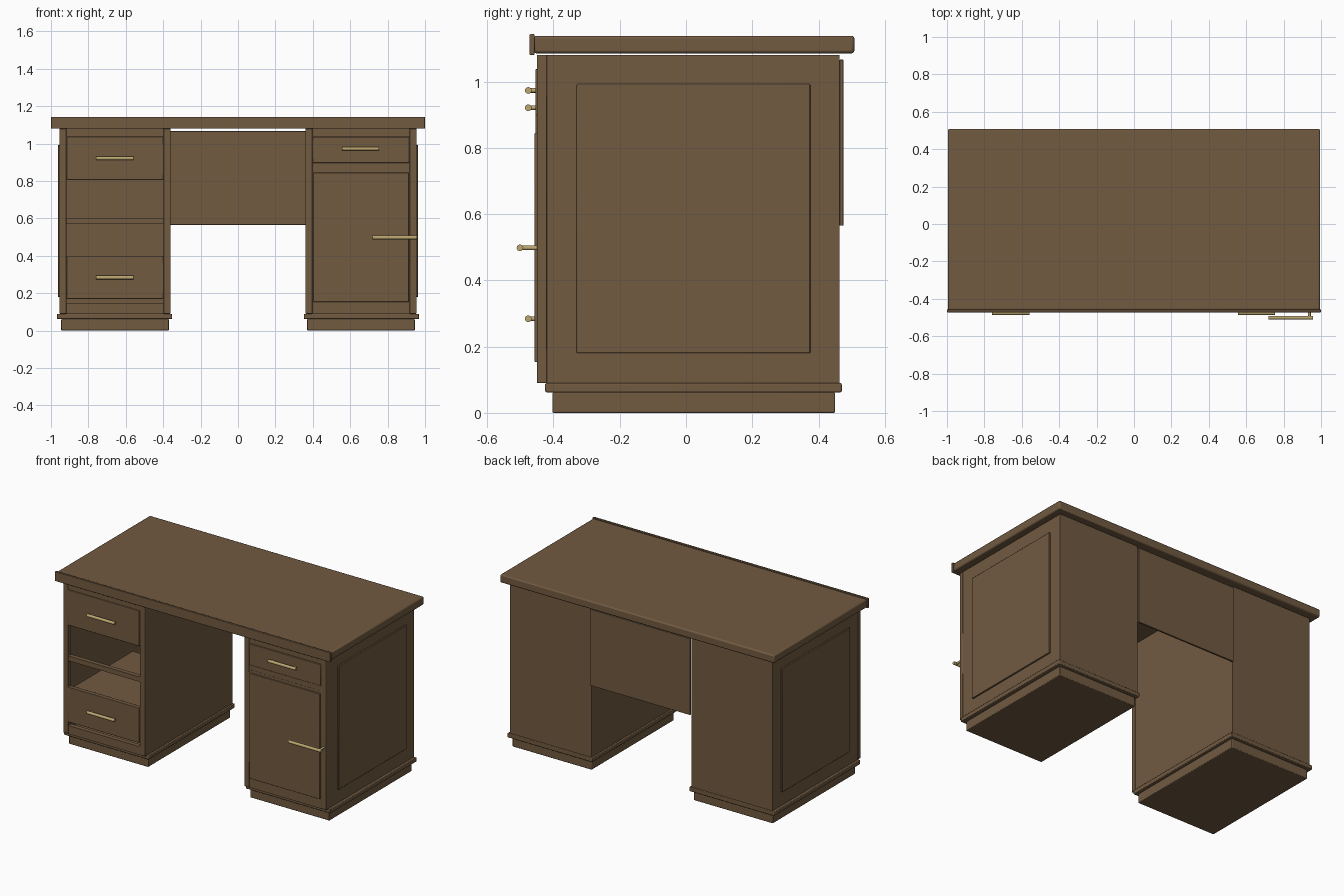
import bpy, math

if "Cube" in bpy.data.objects:
    bpy.data.objects.remove(bpy.data.objects["Cube"])


def material(name, rgb):
    m = bpy.data.materials.new(name)
    m.diffuse_color = (*rgb, 1)
    m.use_nodes = True
    m.node_tree.nodes["Principled BSDF"].inputs["Base Color"].default_value = m.diffuse_color
    return m


wood = material("brown_wood", (0.165, 0.103, 0.053))
brass = material("brass", (0.50, 0.38, 0.16))


def box(name, x, y, z, bevel=0.0, mat=wood):
    """Box from (min, max) ranges, with optional rounded edges."""
    bpy.ops.mesh.primitive_cube_add(
        size=1, location=[(r[0] + r[1]) / 2 for r in (x, y, z)])
    o = bpy.context.object
    o.name = name
    o.scale = [r[1] - r[0] for r in (x, y, z)]
    bpy.ops.object.transform_apply(location=False, rotation=False, scale=True)
    o.data.materials.append(mat)
    if bevel:
        b = o.modifiers.new("bevel", 'BEVEL')
        b.width, b.segments = bevel, 2
        bpy.ops.object.shade_smooth_by_angle(angle=math.radians(35))
    return o


def rod(name, loc, radius, length, axis, mat=brass, sides=20):
    rot = {'x': (0, math.pi / 2, 0), 'y': (math.pi / 2, 0, 0)}[axis]
    bpy.ops.mesh.primitive_cylinder_add(vertices=sides, radius=radius, depth=length,
                                        location=loc, rotation=rot)
    o = bpy.context.object
    o.name = name
    o.data.materials.append(mat)
    bpy.ops.object.shade_smooth_by_angle(angle=math.radians(40))


def handle(name, x0, x1, y, z, posts):
    rod(name + "_bar", ((x0 + x1) / 2, y, z), 0.01, x1 - x0, 'x')
    for px in posts:
        rod(name + "_post", (px, (y - 0.45) / 2, z), 0.007, -0.45 - y, 'y')


# Desktop with front lip
box("desktop", (-0.995, 0.995), (-0.46, 0.508), (1.085, 1.138), 0.008)
box("desktop_front_lip", (-1, 1), (-0.472, -0.457), (1.08, 1.143), 0.003)

for s, side in ((-1, "left"), (1, "right")):
    def mx(a, b):
        return tuple(sorted((s * a, s * b)))

    # Plinth and base moulding
    box(side + "_plinth", mx(0.37, 0.945), (-0.403, 0.45), (0, 0.062), 0.004)
    box(side + "_base_moulding", mx(0.352, 0.968), (-0.425, 0.47), (0.062, 0.09), 0.004)
    # Hollow carcass
    box(side + "_outer_wall", mx(0.925, 0.952), (-0.42, 0.463), (0.09, 1.08))
    box(side + "_inner_wall", mx(0.363, 0.39), (-0.42, 0.463), (0.09, 1.08))
    box(side + "_back_wall", mx(0.39, 0.925), (0.44, 0.463), (0.09, 1.08))
    box(side + "_floor", mx(0.39, 0.925), (-0.42, 0.44), (0.09, 0.115))
    box(side + "_ceiling", mx(0.39, 0.925), (-0.42, 0.44), (1.055, 1.08))
    box(side + "_side_panel", mx(0.95, 0.962), (-0.33, 0.375), (0.18, 0.992), 0.003)
    # Face frame
    box(side + "_outer_stile", mx(0.917, 0.955), (-0.45, -0.42), (0.09, 1.08), 0.003)
    box(side + "_inner_stile", mx(0.36, 0.398), (-0.45, -0.42), (0.09, 1.08), 0.003)
    rail = (0.57, 0.602) if s < 0 else (0.863, 0.895)
    for name, z in (("bottom", (0.09, 0.145)), ("middle", rail), ("top", (1.038, 1.08))):
        box(f"{side}_{name}_rail", mx(0.398, 0.917), (-0.449, -0.42), z)

# Left drawers: low fronts with boxes behind and open gaps above or below
for name, z0, z1 in (("upper", 0.805, 1.038), ("lower", 0.17, 0.40)):
    box(name + "_drawer_front", (-0.917, -0.398), (-0.454, -0.425), (z0, z1), 0.003)
    box(name + "_drawer_box", (-0.905, -0.41), (-0.425, 0.2), (z0 + 0.005, z1 - 0.012))
handle("upper_drawer_handle", -0.76, -0.56, -0.476, 0.921, (-0.74, -0.58))
handle("lower_drawer_handle", -0.76, -0.56, -0.476, 0.284, (-0.74, -0.58))

# Right drawer and door
box("right_drawer_front", (0.398, 0.917), (-0.454, -0.425), (0.897, 1.036), 0.003)
handle("right_drawer_handle", 0.555, 0.755, -0.476, 0.973, (0.575, 0.735))
box("door", (0.398, 0.917), (-0.45, -0.425), (0.145, 0.863))
box("door_raised_panel", (0.402, 0.913), (-0.457, -0.44), (0.153, 0.845), 0.003)
handle("door_handle", 0.72, 0.957, -0.501, 0.498, (0.938,))

# Modesty panel with cable grommet
box("modesty_panel", (-0.363, 0.363), (0.463, 0.475), (0.565, 1.066), 0.002)
rod("cable_grommet", (0, 0.461, 0.89), 0.041, 0.008, 'y', wood, 32)
